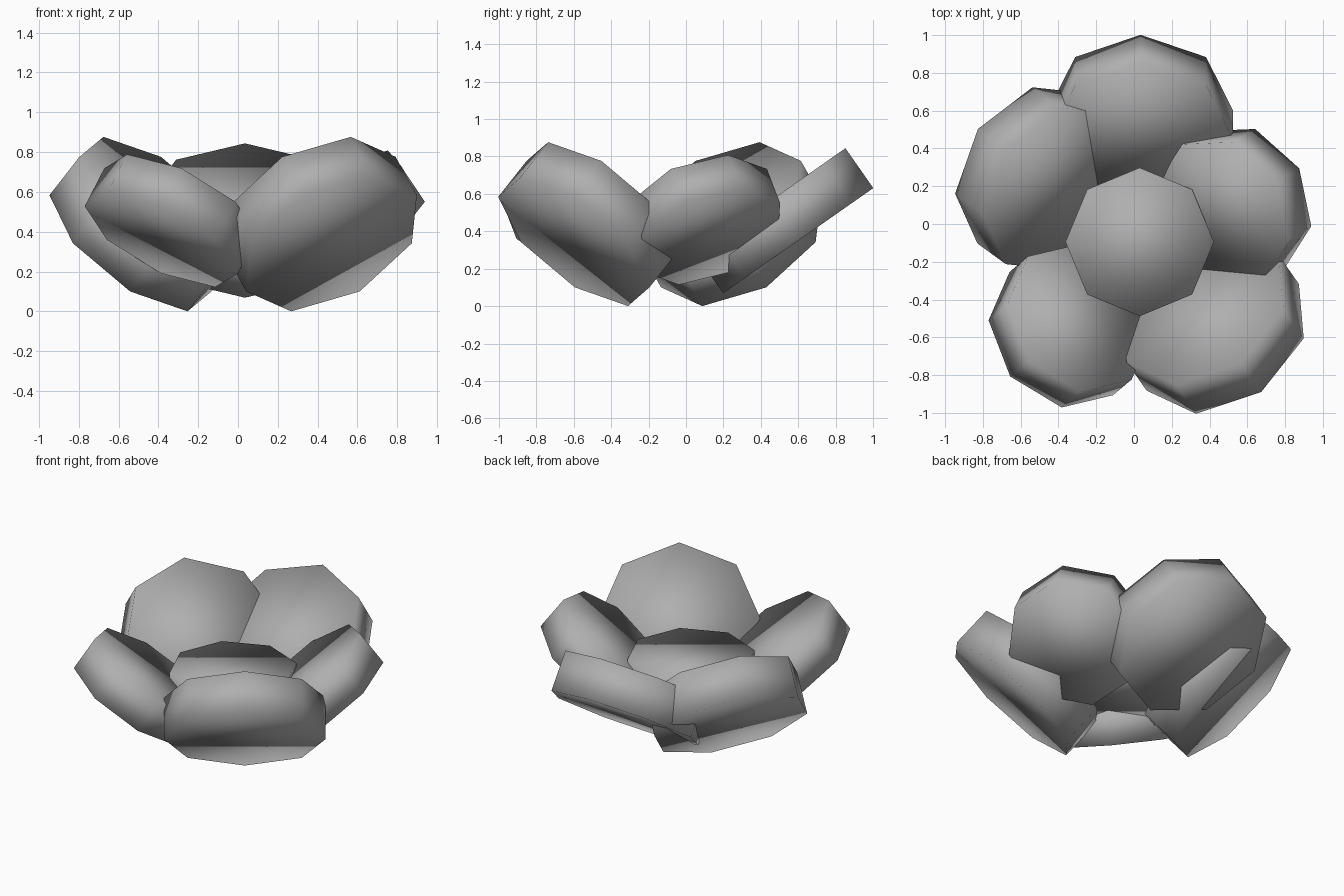
import bpy
from math import radians, sin, cos

if "Cube" in bpy.data.objects:
    bpy.data.objects.remove(bpy.data.objects["Cube"])

# mid-grey finish shared by every part
grey = bpy.data.materials.new("mid_grey")
grey.diffuse_color = (0.43, 0.43, 0.43, 1)
grey.use_nodes = True
grey.node_tree.nodes["Principled BSDF"].inputs["Base Color"].default_value = grey.diffuse_color


def disc(name, base, radius, thickness, azimuth=0, tilt=0):
    """Eight-sided thick disc; base = centre of its lower face, raised outward by tilt."""
    a, t = radians(azimuth), radians(tilt)
    normal = (-sin(t) * cos(a), -sin(t) * sin(a), cos(t))
    centre = [b + n * thickness / 2 for b, n in zip(base, normal)]
    bpy.ops.mesh.primitive_cylinder_add(vertices=8, radius=radius, depth=thickness,
                                        location=centre, rotation=(0, -t, a))
    bpy.ops.object.shade_smooth()
    obj = bpy.context.object
    obj.name = name
    obj.data.materials.append(grey)


# flat centre of the flower
disc("flower_centre", (0.03, -0.095, 0.30), 0.393, 0.21)

# petals: lower-face centre, radius, thickness, azimuth, tilt
disc("petal_back", (0.035, 0.60, 0.35), 0.49, 0.26, 90, 35)
disc("petal_left", (-0.54, 0.295, 0.342), 0.492, 0.268, 144, 44)
disc("petal_front_left", (-0.385, -0.58, 0.36), 0.426, 0.23, 220, 34)
disc("petal_front_right", (0.47, -0.60, 0.342), 0.492, 0.268, -55, 44)
disc("petal_right", (0.586, 0.128, 0.37), 0.42, 0.23, 30, 37.5)
